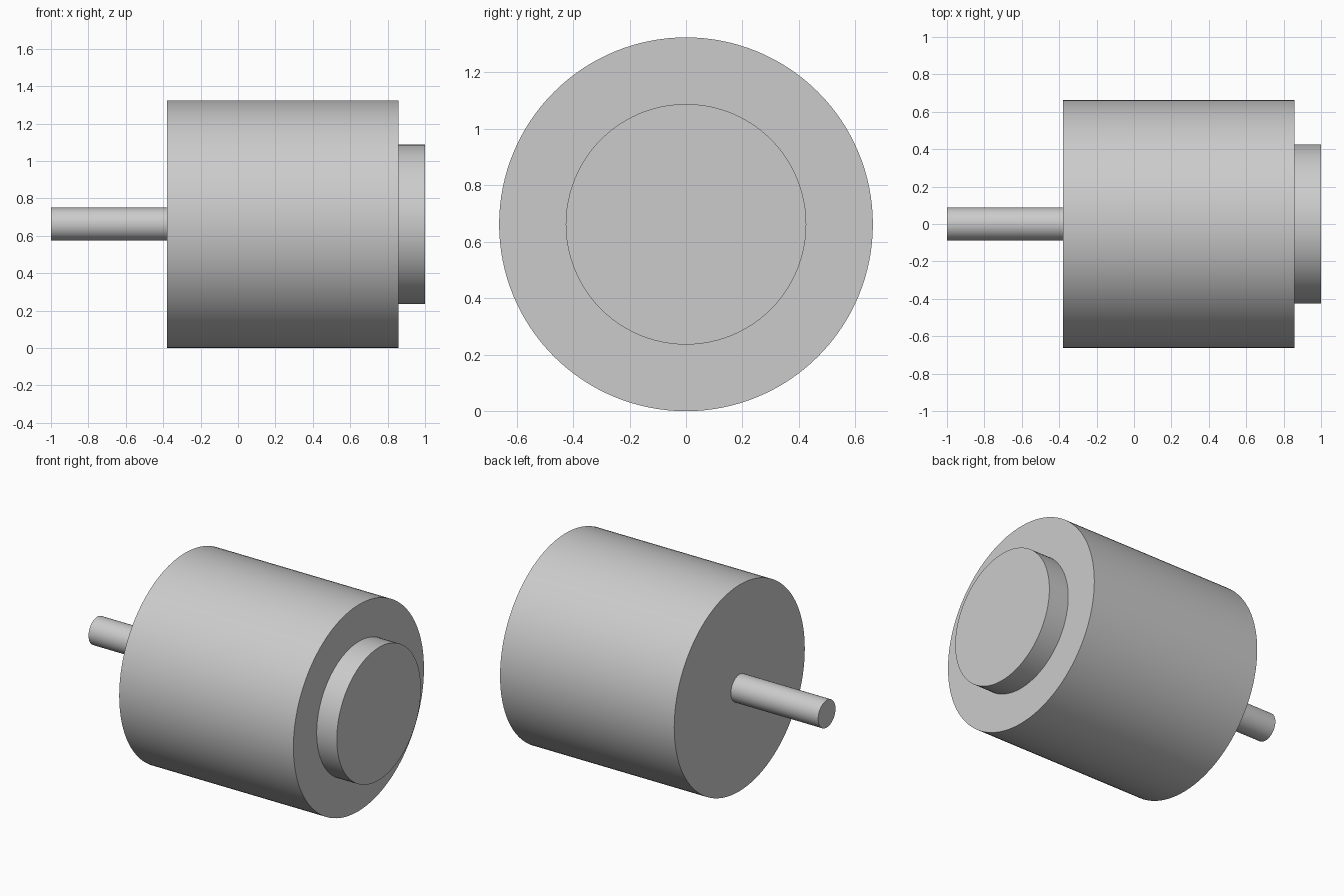
import bpy
from math import pi

default = bpy.data.objects.get("Cube")
if default:
    bpy.data.objects.remove(default, do_unlink=True)

GREY = (0.6, 0.6, 0.6, 1.0)
metal = bpy.data.materials.new("grey_metal")
metal.use_nodes = True
metal.diffuse_color = GREY
metal.node_tree.nodes["Principled BSDF"].inputs["Base Color"].default_value = GREY

AXIS_Z = 0.662  # height of the shared rotation axis


def cylinder(name, x_start, x_end, radius, sides):
    """Smooth-sided capped cylinder lying along x."""
    bpy.ops.mesh.primitive_cylinder_add(
        vertices=sides, radius=radius, depth=x_end - x_start,
        location=((x_start + x_end) / 2, 0, AXIS_Z), rotation=(0, pi / 2, 0))
    obj = bpy.context.object
    obj.name = name
    obj.data.name = name
    obj.data.materials.append(metal)
    bpy.ops.object.transform_apply(location=False, rotation=True, scale=True)
    bpy.ops.object.shade_smooth_by_angle(angle=pi / 6)
    return obj


# Main drum, raised boss on one end, thin shaft out of the other
cylinder("motor_body", -0.38, 0.857, 0.662, 128)
cylinder("end_boss", 0.857, 1.0, 0.426, 96)
cylinder("drive_shaft", -1.0, -0.38, 0.088, 48)
